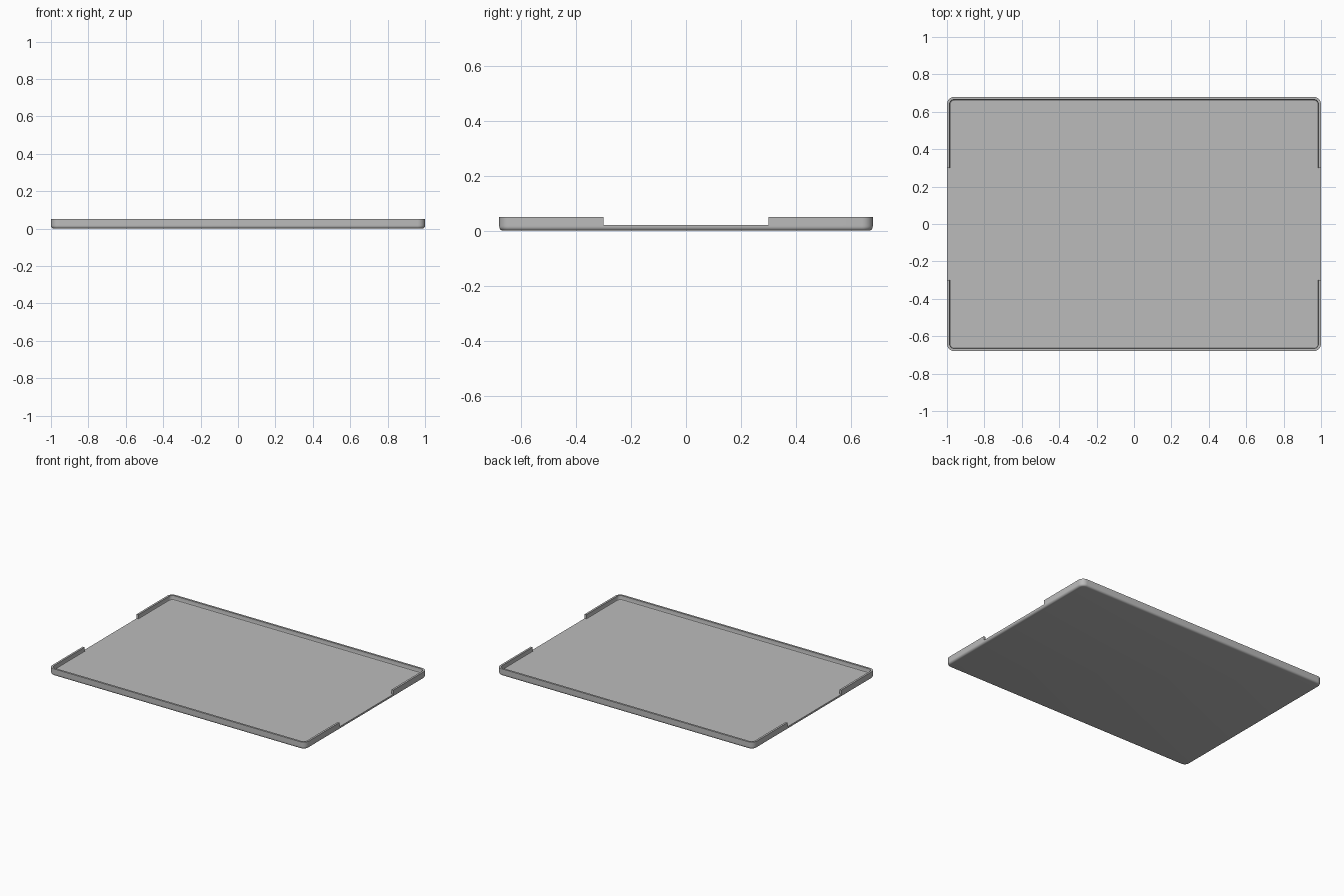
import bpy, bmesh
from math import sin, cos, pi

cube = bpy.data.objects.get("Cube")
if cube:
    bpy.data.objects.remove(cube, do_unlink=True)

HALF_X, HALF_Y = 1.0, 0.68
RADIUS, STEPS = 0.04, 8
FLOOR, TOP, GAP = 0.02, 0.05, 0.3

grey = bpy.data.materials.new("plain grey")
grey.use_nodes = True
colour = (0.5, 0.5, 0.5, 1)
grey.diffuse_color = colour
grey.node_tree.nodes["Principled BSDF"].inputs["Base Color"].default_value = colour


def corner(sx, sy, start, inset):
    """Points of one rounded corner, counter-clockwise from the start angle."""
    r = RADIUS - inset
    cx, cy = sx * (HALF_X - RADIUS), sy * (HALF_Y - RADIUS)
    angles = [start + pi / 2 * i / STEPS for i in range(STEPS + 1)]
    return [(cx + r * cos(a), cy + r * sin(a)) for a in angles]


def back_path(inset):
    """U-shaped path round the back, from one side gap to the other."""
    x = HALF_X - inset
    return [(x, GAP)] + corner(1, 1, 0, inset) + corner(-1, 1, pi / 2, inset) + [(-x, GAP)]


def outline(inset):
    back = back_path(inset)[1:-1]
    return back + [(-x, -y) for x, y in back]


def finish(name, bm):
    bmesh.ops.recalc_face_normals(bm, faces=bm.faces)
    mesh = bpy.data.meshes.new(name)
    bm.to_mesh(mesh)
    bm.free()
    mesh.materials.append(grey)
    obj = bpy.data.objects.new(name, mesh)
    bpy.context.collection.objects.link(obj)
    bpy.ops.object.select_all(action="DESELECT")
    obj.select_set(True)
    bpy.context.view_layer.objects.active = obj
    bpy.ops.object.shade_smooth_by_angle(angle=pi / 5)
    return obj


def loft(bm, profile, path, closed):
    rings = [[bm.verts.new((x, y, z)) for x, y in path(inset)] for inset, z in profile]
    count = len(rings[0])
    for a, b in zip(rings, rings[1:]):
        for i in range(count if closed else count - 1):
            j = (i + 1) % count
            bm.faces.new((a[i], a[j], b[j], b[i]))
    return rings


# Floor plate with a rounded lower edge
fillet = 0.015
profile = [(fillet * (1 - sin(i * pi / 10)), fillet * (1 - cos(i * pi / 10))) for i in range(6)]
profile.append((0, FLOOR))
bm = bmesh.new()
rings = loft(bm, profile, outline, True)
bm.faces.new(rings[0])
bm.faces.new(rings[-1])
finish("tray_floor", bm)

# Raised rims at the back and front, wrapping round the corners
rim_profile = [(0, FLOOR), (0, TOP), (0.014, TOP), (0.014, 0.027),
               (0.016, 0.022), (0.021, FLOOR)]
for name, side in (("back_rim", 1), ("front_rim", -1)):
    bm = bmesh.new()
    rings = loft(bm, rim_profile, lambda d: [(side * x, side * y) for x, y in back_path(d)], False)
    for end in (0, -1):
        bm.faces.new([ring[end] for ring in rings])
    finish(name, bm)
